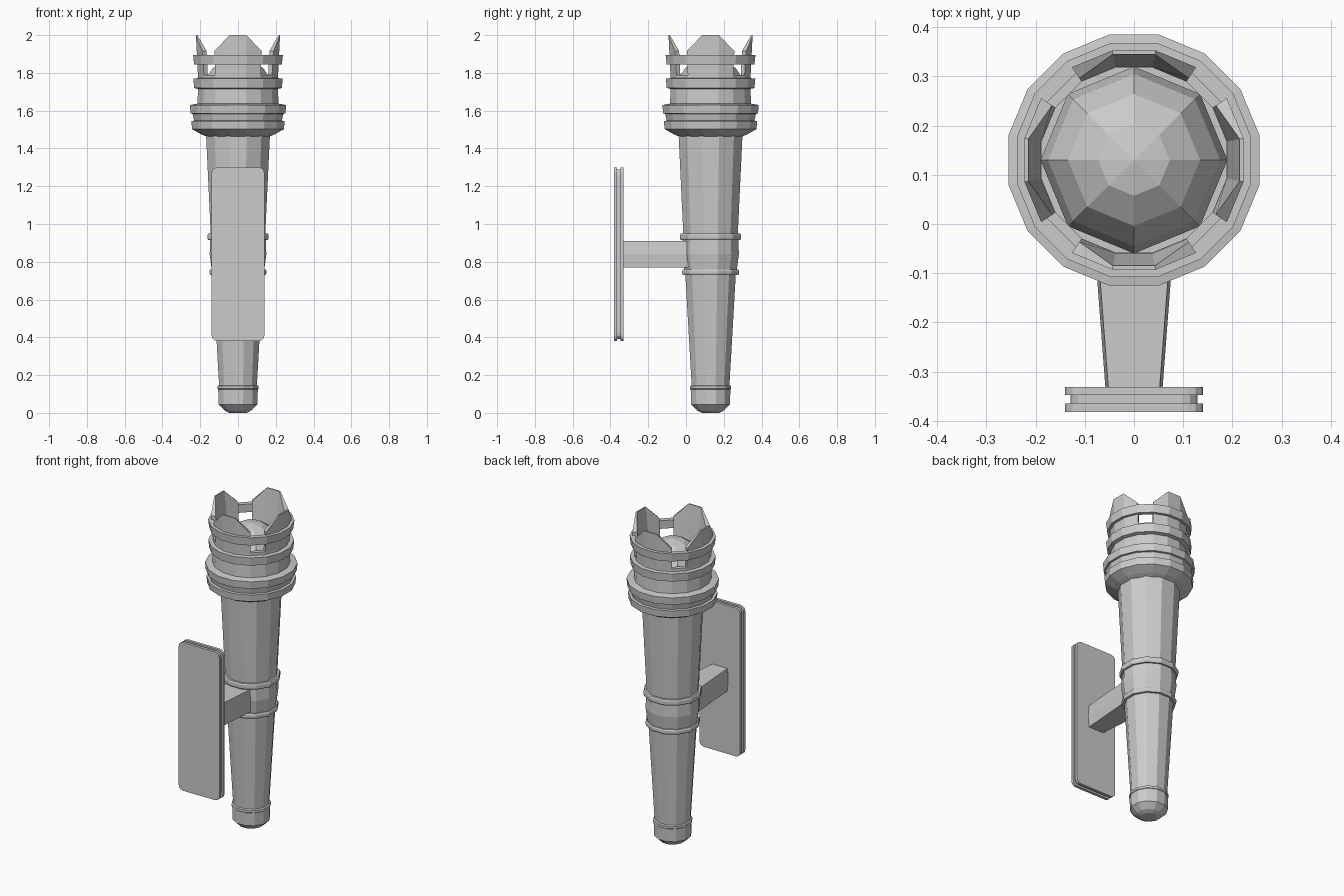
import bpy, bmesh
from math import pi, cos, sin, radians

if "Cube" in bpy.data.objects:
    bpy.data.objects.remove(bpy.data.objects["Cube"])

CY = 0.13  # torch axis sits forward of the wall plate


def make(name, verts, faces):
    me = bpy.data.meshes.new(name)
    me.from_pydata(verts, [], faces)
    bm = bmesh.new()
    bm.from_mesh(me)
    bmesh.ops.recalc_face_normals(bm, faces=bm.faces)
    bm.to_mesh(me)
    bm.free()
    ob = bpy.data.objects.new(name, me)
    bpy.context.collection.objects.link(ob)
    return ob


def loft(name, sections, closed=False):
    """Join equal loops of points; cap the ends unless closed on itself."""
    n, m = len(sections[0]), len(sections)
    verts = [p for s in sections for p in s]
    faces = []
    for i in range(m if closed else m - 1):
        a, b = i * n, (i + 1) % m * n
        faces += [(a + j, a + (j + 1) % n, b + (j + 1) % n, b + j) for j in range(n)]
    if not closed:
        faces += [tuple(range(n))[::-1], tuple(range((m - 1) * n, m * n))]
    return make(name, verts, faces)


def lathe(name, profile, n, closed=False):
    """Faceted turning; profile radii are measured to the flats."""
    k = 1 / cos(pi / n)
    return loft(name, [[(r * k * cos((2 * j + 1) * pi / n),
                         CY + r * k * sin((2 * j + 1) * pi / n), z)
                        for j in range(n)] for r, z in profile], closed)


# Handle: tapered shaft with rounded foot
lathe("handle_shaft", [(0.045, 0.0), (0.07, 0.012), (0.103, 0.045), (0.105, 0.125),
                       (0.108, 0.128), (0.108, 0.142), (0.100, 0.146), (0.134, 0.74),
                       (0.144, 0.94), (0.169, 1.47)], 12)

# Collar between two raised rings
lathe("collar", [(0.138, 0.75), (0.150, 0.84), (0.147, 0.92)], 12)
for name, r, z0, z1 in (("collar_ring_lower", 0.150, 0.73, 0.76),
                        ("collar_ring_upper", 0.161, 0.915, 0.95)):
    lathe(name, [(r - 0.02, z0), (r - 0.004, z0), (r, z0 + 0.008), (r, z1 - 0.008),
                 (r - 0.004, z1), (r - 0.02, z1)], 12)

# Head: stepped cup, hollow above
lathe("head_cup", [(0.160, 1.46), (0.195, 1.475), (0.243, 1.502), (0.247, 1.545),
                   (0.232, 1.547), (0.240, 1.583), (0.251, 1.585), (0.255, 1.63),
                   (0.215, 1.637), (0.211, 1.715), (0.232, 1.72), (0.237, 1.77),
                   (0.212, 1.772), (0.212, 1.79), (0.188, 1.79), (0.188, 1.60)], 16)

# Band around the petals
lathe("petal_band", [(0.208, 1.845), (0.232, 1.845), (0.238, 1.895), (0.208, 1.895)],
      16, closed=True)

# Four crown petals, each three facets wide
for i, side in enumerate(("front", "right", "back", "left")):
    cols = []
    for a, top, r_in in ((-33.75, 1.915, 0.200), (-11.25, 2.0, 0.219),
                         (11.25, 2.0, 0.219), (33.75, 1.915, 0.200)):
        t = radians(a - 90 + 90 * i)
        cols.append([(r * cos(t), CY + r * sin(t), z) for r, z in
                     ((0.216, 1.78), (0.227, top), (r_in, top), (0.192, 1.78))])
    loft("petal_" + side, cols)

# Glowing ball set in the cup
bpy.ops.mesh.primitive_uv_sphere_add(segments=8, ring_count=8, radius=0.19,
                                     location=(0, CY, 1.69))
bpy.context.object.name = "ember_ball"

# Bracket arm: six-sided, widening toward the handle
loft("bracket_arm", [[(w - 0.006, y, 0.91), (w, y, 0.84), (w - 0.006, y, 0.77),
                      (0.006 - w, y, 0.77), (-w, y, 0.84), (0.006 - w, y, 0.91)]
                     for y, w in ((-0.335, 0.058), (0.06, 0.088))])


# Wall plate: two rounded slabs with a recessed core
def slab(name, y0, y1, inset):
    w, z0, z1, r = 0.14 - inset, 0.38 + inset, 1.30 - inset, 0.03
    outline = []
    for cx, cz, start in ((w - r, z1 - r, 0), (r - w, z1 - r, 90),
                          (r - w, z0 + r, 180), (w - r, z0 + r, 270)):
        for k in range(4):
            t = radians(start + 30 * k)
            outline.append((cx + r * cos(t), cz + r * sin(t)))
    loft(name, [[(x, y, z) for x, z in outline] for y in (y0, y1)])


slab("plate_front", -0.382, -0.365, 0)
slab("plate_core", -0.366, -0.347, 0.011)
slab("plate_back", -0.348, -0.331, 0)
